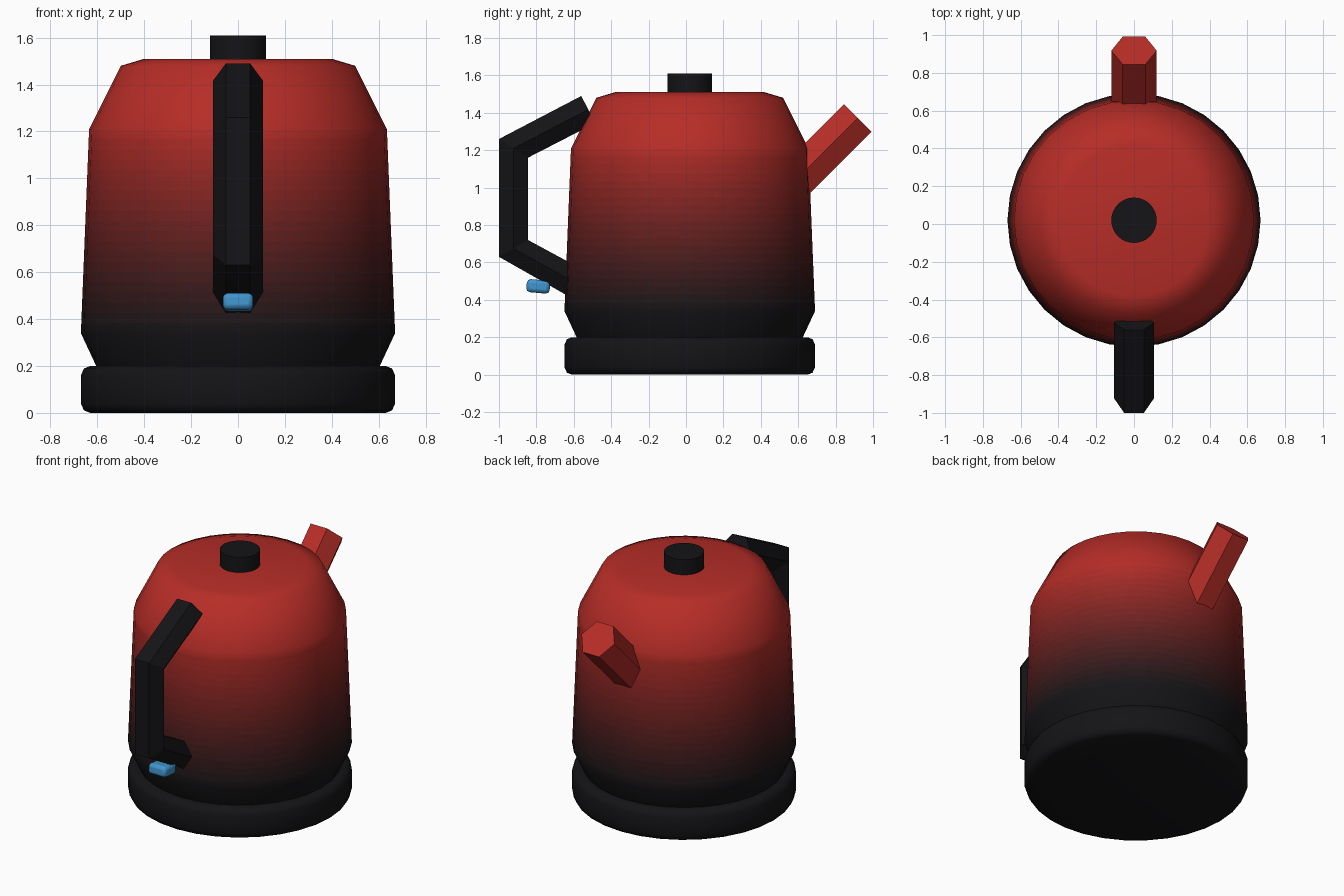
import bpy, bmesh
from math import cos, sin, tau, radians
from mathutils import Vector

if "Cube" in bpy.data.objects:
    bpy.data.objects.remove(bpy.data.objects["Cube"])

CY = 0.02                      # kettle axis offset in y
BLACK, RED, BLUE = (0.105, 0.105, 0.115), (0.71, 0.19, 0.17), (0.26, 0.58, 0.80)


def material(name, srgb):
    m = bpy.data.materials.new(name)
    m.diffuse_color = (*[c ** 2.2 for c in srgb], 1)
    m.use_nodes = True
    m.node_tree.nodes["Principled BSDF"].inputs["Base Color"].default_value = m.diffuse_color
    return m


def loft(name, rings, mat, angle=None):
    """Skin a list of equal-sized point rings and cap both ends."""
    bm = bmesh.new()
    loops = [[bm.verts.new(p) for p in ring] for ring in rings]
    n = len(loops[0])
    for a, b in zip(loops, loops[1:]):
        for i in range(n):
            j = (i + 1) % n
            bm.faces.new((a[i], a[j], b[j], b[i]))
    bm.faces.new(loops[0][::-1])
    bm.faces.new(loops[-1])
    bmesh.ops.recalc_face_normals(bm, faces=bm.faces)
    me = bpy.data.meshes.new(name)
    bm.to_mesh(me)
    bm.free()
    ob = bpy.data.objects.new(name, me)
    bpy.context.collection.objects.link(ob)
    me.materials.append(mat)
    if angle:
        bpy.ops.object.select_all(action='DESELECT')
        ob.select_set(True)
        bpy.context.view_layer.objects.active = ob
        bpy.ops.object.shade_smooth_by_angle(angle=radians(angle))
    return ob


def lathe(name, profile, mat, angle=40, n=32):
    rings = [[(r * cos(tau * i / n), CY + r * sin(tau * i / n), z) for i in range(n)]
             for r, z in profile]
    return loft(name, rings, mat, angle)


black = material("black_plastic", BLACK)
red = material("red_enamel", RED)
blue = material("blue_switch", BLUE)

# power base with rounded rims
lathe("base", [(0.63, 0), (0.657, 0.011), (0.67, 0.04),
               (0.67, 0.16), (0.657, 0.189), (0.63, 0.2)], black, 60)

# body: the long wall is split into bands for the black to red fade
BANDS, Z0, Z1 = 20, 0.34, 1.21
wall = [(0.67 - 0.035 * i / BANDS, Z0 + (Z1 - Z0) * i / BANDS) for i in range(BANDS + 1)]
body = lathe("body", [(0.6, 0.19)] + wall + [(0.5, 1.48), (0.4, 1.51)], black, 60)
for i in range(BANDS):
    t = (i + 0.5) / BANDS
    body.data.materials.append(
        material(f"fade_{i}", [a + (b - a) * t for a, b in zip(BLACK, RED)]))
body.data.materials.append(red)
for f in body.data.polygons:
    t = (f.center.z - Z0) / (Z1 - Z0)
    f.material_index = 0 if t < 0 else min(int(t * BANDS), BANDS) + 1

# lid knob
lathe("lid_knob", [(0.12, 1.5), (0.12, 1.61)], black)

# six-sided spout leaning out at 45 degrees
normal = Vector((0, -1, 1)).normalized()
loft("spout", [[Vector((0, y, y + 0.455)) + 0.12 * (Vector((cos(tau * i / 6), 0, 0))
                + normal * sin(tau * i / 6)) for i in range(6)]
               for y in (0.52, 0.918)], red)

# six-sided handle, given as outer and inner (y, z) points along its path
path = [((-0.56, 1.49), (-0.485, 1.345)), ((-1.0, 1.26), (-0.845, 1.16)),
        ((-1.0, 0.63), (-0.845, 0.72)), ((-0.55, 0.375), (-0.465, 0.515))]
rings = []
for o, i in path:
    m = ((o[0] + i[0]) / 2, (o[1] + i[1]) / 2)
    rings.append([(-0.052, *o), (0.052, *o), (0.106, *m),
                  (0.052, *i), (-0.052, *i), (-0.106, *m)])
loft("handle", rings, black)

# small rounded switch under the handle
bpy.ops.mesh.primitive_cube_add(size=1, location=(0, -0.79, 0.472), rotation=(radians(-5), 0, 0))
switch = bpy.context.object
switch.name = "switch"
switch.scale = (0.13, 0.125, 0.07)
bpy.ops.object.transform_apply(location=False, rotation=False, scale=True)
switch.data.materials.append(blue)
bevel = switch.modifiers.new("round", 'BEVEL')
bevel.width, bevel.segments = 0.02, 2
bpy.ops.object.shade_smooth_by_angle(angle=radians(50))
